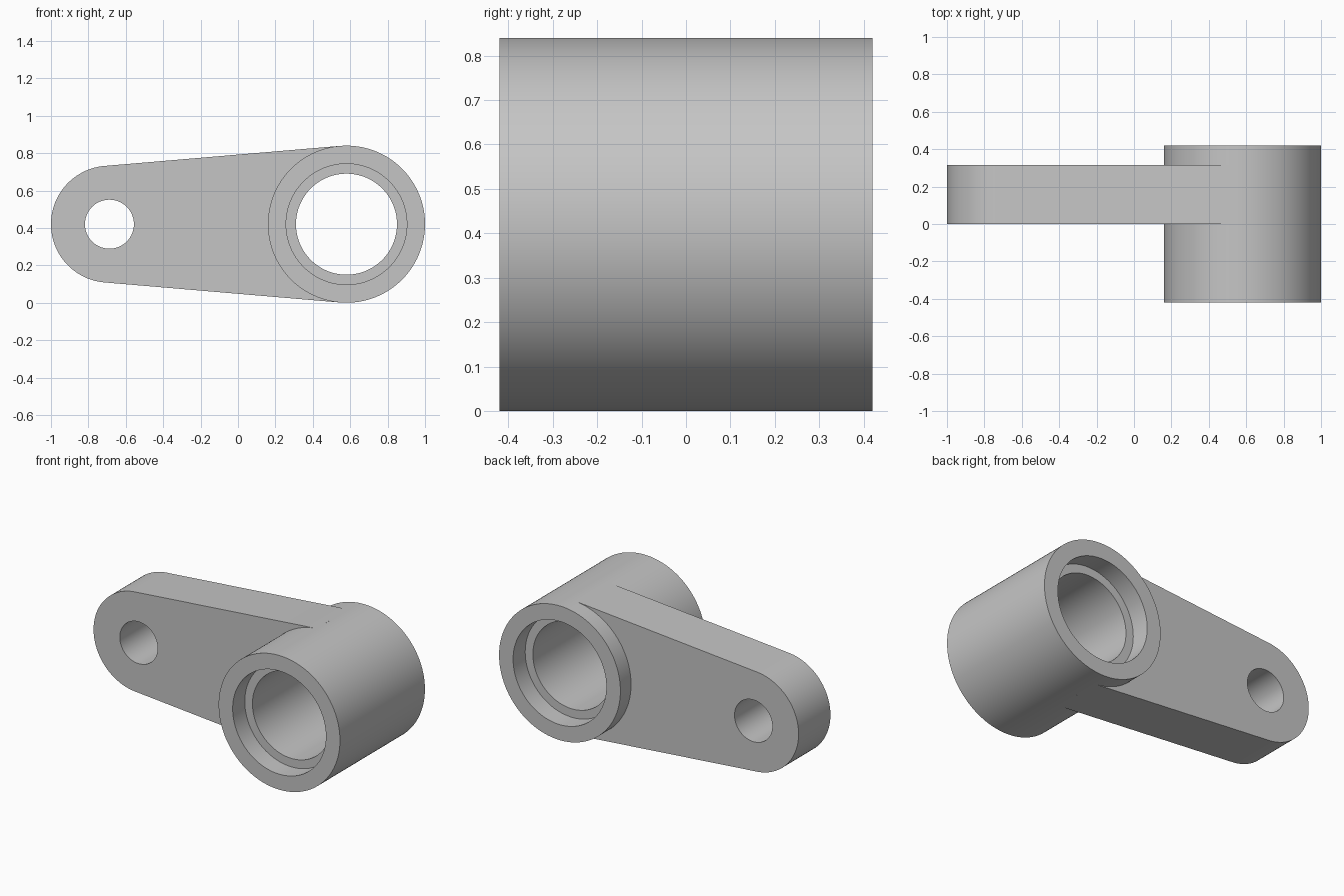
import bpy, bmesh
from math import acos, cos, sin, pi
from mathutils import Vector

cube = bpy.data.objects.get("Cube")
if cube:
    bpy.data.objects.remove(cube, do_unlink=True)

# Main dimensions
AXIS_Z = 0.42
BOSS_X, BOSS_R, HALF_LEN = 0.58, 0.42, 0.42
BORE_R, RECESS_R, RECESS_DEPTH = 0.27, 0.323, 0.12
EYE_X, EYE_R, HOLE_R = -0.6875, 0.3125, 0.131
ARM_THICK = 0.315
SEGMENTS = 128

grey = bpy.data.materials.new("plain grey")
grey.use_nodes = True
colour = (0.56, 0.56, 0.56, 1)
grey.diffuse_color = colour
grey.node_tree.nodes["Principled BSDF"].inputs["Base Color"].default_value = colour


def finish(name, bm):
    """Turn a bmesh into a smooth-shaded object with sharp rims."""
    bmesh.ops.recalc_face_normals(bm, faces=bm.faces)
    mesh = bpy.data.meshes.new(name)
    bm.to_mesh(mesh)
    bm.free()
    mesh.materials.append(grey)
    obj = bpy.data.objects.new(name, mesh)
    bpy.context.collection.objects.link(obj)
    bpy.ops.object.select_all(action="DESELECT")
    obj.select_set(True)
    bpy.context.view_layer.objects.active = obj
    bpy.ops.object.shade_smooth_by_angle(angle=pi / 6)
    return obj


def arc(cx, radius, start, end, steps):
    """Points of an arc in the front plane, both ends included."""
    angles = [start + (end - start) * i / steps for i in range(steps + 1)]
    return [Vector((cx + radius * cos(a), 0, AXIS_Z + radius * sin(a))) for a in angles]


def add_loop(bm, points):
    verts = [bm.verts.new(p) for p in points]
    return [bm.edges.new((v, verts[i - 1])) for i, v in enumerate(verts)]


# Hollow boss: stepped wall section revolved about the bore axis
step = HALF_LEN - RECESS_DEPTH
section = [(BOSS_R, -HALF_LEN), (BOSS_R, HALF_LEN), (RECESS_R, HALF_LEN),
           (RECESS_R, step), (BORE_R, step), (BORE_R, -step),
           (RECESS_R, -step), (RECESS_R, -HALF_LEN)]
bm = bmesh.new()
add_loop(bm, [Vector((BOSS_X + r, y, AXIS_Z)) for r, y in section])
bmesh.ops.spin(bm, geom=bm.verts[:] + bm.edges[:], cent=(BOSS_X, 0, AXIS_Z),
               axis=(0, 1, 0), angle=2 * pi, steps=SEGMENTS, use_merge=True)
bmesh.ops.remove_doubles(bm, verts=bm.verts, dist=0.0001)
finish("boss", bm)

# Tapered arm: tangent sides, round eye end, inner end buried in the boss wall
tangent = acos((EYE_R - BOSS_R) / (BOSS_X - EYE_X))
wall_r = (BOSS_R + RECESS_R) / 2
outline = arc(EYE_X, EYE_R, tangent, 2 * pi - tangent, 72)
outline += arc(BOSS_X, BOSS_R, 2 * pi - tangent, 2 * pi - tangent, 1)[:1]
outline += arc(BOSS_X, wall_r, 2 * pi - tangent, tangent, 48)
outline += arc(BOSS_X, BOSS_R, tangent, tangent, 1)[:1]
bm = bmesh.new()
edges = add_loop(bm, outline)
edges += add_loop(bm, arc(EYE_X, HOLE_R, 0, 2 * pi, 64)[:-1])
bmesh.ops.triangle_fill(bm, edges=edges, use_beauty=True, normal=(0, -1, 0))
extruded = bmesh.ops.extrude_face_region(bm, geom=bm.faces[:], use_keep_orig=True)
moved = [g for g in extruded["geom"] if isinstance(g, bmesh.types.BMVert)]
bmesh.ops.translate(bm, verts=moved, vec=(0, ARM_THICK, 0))
finish("arm", bm)
